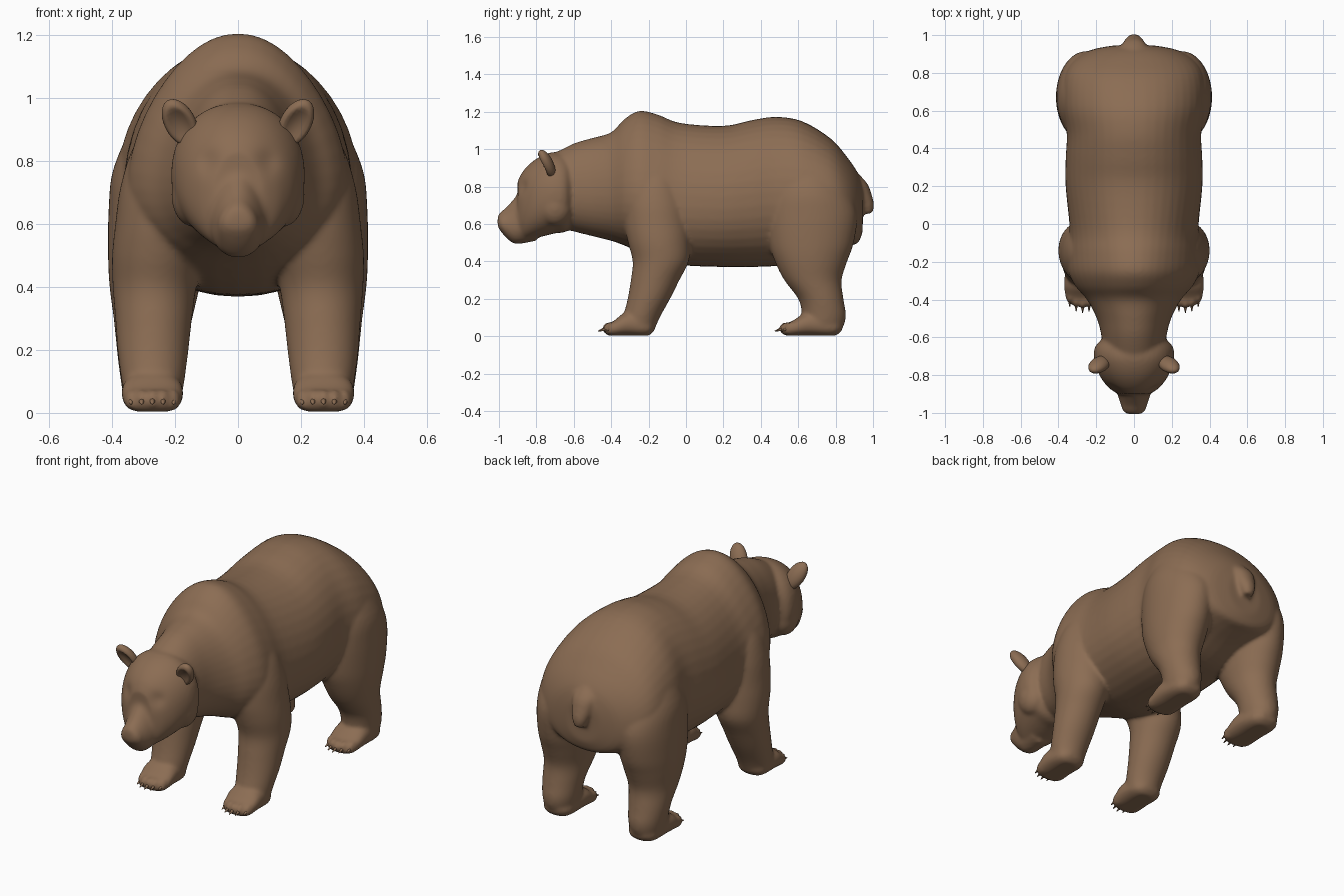
import bpy, bmesh, math
from mathutils import Vector, Matrix, Euler

cube = bpy.data.objects.get("Cube")
if cube:
    bpy.data.objects.remove(cube)

fur = bpy.data.materials.new("brown fur")
fur.use_nodes = True
colour = (0.26, 0.152, 0.087, 1)
fur.diffuse_color = colour
bsdf = next(n for n in fur.node_tree.nodes if n.type == "BSDF_PRINCIPLED")
bsdf.inputs["Base Color"].default_value = colour
bsdf.inputs["Roughness"].default_value = 0.8


def spline(a, b, c, d, t):
    """Catmull-Rom blend between sections b and c."""
    return [q + 0.5 * t * (r - p + t * (2 * p - 5 * q + 4 * r - s + t * (3 * (q - r) + s - p)))
            for p, q, r, s in zip(a, b, c, d)]


def loft(bm, sections, axis="y", side=1, power=1.0, steps=4, sides=40):
    """Skin oval sections (position, centre x, half width, low, high, optional top taper)."""
    sections = [(*s, 0)[:6] for s in sections]
    last = len(sections) - 1
    rows = []
    for i in range(last):
        near = [sections[max(0, min(last, i + k))] for k in (-1, 0, 1, 2)]
        rows += [spline(*near, j / steps) for j in range(steps)]
    rows.append(sections[-1])
    rings = []
    for pos, cx, rx, lo, hi, taper in rows:
        ring = []
        for k in range(sides):
            a = math.tau * k / sides
            c, s = (math.copysign(abs(f) ** power, f) for f in (math.cos(a), math.sin(a)))
            x = side * (cx + rx * c * (1 - taper * s))
            h = (lo + hi) / 2 + (hi - lo) / 2 * s
            ring.append(bm.verts.new((x, pos, h) if axis == "y" else (x, h, pos)))
        rings.append(ring)
    faces = [bm.faces.new(rings[0]), bm.faces.new(rings[-1])]
    for r0, r1 in zip(rings, rings[1:]):
        for k in range(sides):
            n = (k + 1) % sides
            faces.append(bm.faces.new((r0[k], r0[n], r1[n], r1[k])))
    bmesh.ops.recalc_face_normals(bm, faces=faces)


def ball(bm, centre, size):
    m = Matrix.LocRotScale(Vector(centre), None, Vector(size))
    return bmesh.ops.create_uvsphere(bm, u_segments=24, v_segments=16, radius=1, matrix=m)["verts"]


def finish(bm, name):
    mesh = bpy.data.meshes.new(name)
    bm.to_mesh(mesh)
    bm.free()
    mesh.materials.append(fur)
    mesh.shade_smooth()
    obj = bpy.data.objects.new(name, mesh)
    bpy.context.collection.objects.link(obj)
    return obj


body = bmesh.new()

# Torso, shoulder hump and neck
torso = [(-.74, .15, .60, .96, .1), (-.6, .17, .56, 1.03, .1), (-.5, .195, .535, 1.06, .12),
         (-.4, .245, .51, 1.09, .17), (-.33, .3, .485, 1.16, .24), (-.25, .335, .45, 1.205, .27),
         (-.15, .34, .41, 1.185, .24), (-.03, .335, .38, 1.14, .16), (.2, .36, .37, 1.125, .1),
         (.35, .36, .37, 1.155, .09), (.48, .355, .375, 1.173, .08), (.62, .38, .39, 1.15, .08),
         (.77, .372, .45, 1.06, .08), (.86, .325, .48, .96, .08), (.92, .23, .5, .87, .08),
         (.945, .11, .56, .79, 0)]
loft(body, [(y, 0, *rest) for y, *rest in torso], power=.94)

# Head and muzzle
head = [(-.58, .12, .62, .93), (-.64, .2, .56, .97), (-.7, .212, .55, .985),
        (-.76, .2, .535, .97), (-.82, .172, .52, .935), (-.87, .13, .51, .885), (-.9, .085, .52, .83)]
muzzle = [(-.8, .1, .51, .79), (-.88, .09, .495, .78), (-.92, .08, .495, .735),
          (-.96, .067, .525, .69), (-.99, .057, .56, .665), (-1.007, .035, .585, .645)]
loft(body, [(y, 0, w, lo, hi, .04) for y, w, lo, hi in head], power=.92)
loft(body, [(y, 0, w, lo, hi, .22) for y, w, lo, hi in muzzle])

# Tail
tail = [(.89, .04, .84, .9), (.82, .068, .87, .967), (.76, .062, .89, .992),
        (.7, .046, .92, 1.006), (.655, .028, .95, .996)]
loft(body, [(z, 0, w, lo, hi) for z, w, lo, hi in tail], axis="z")

# Legs and feet
foreleg = [(.98, .14, .1, -.26, -.08), (.85, .195, .135, -.3, -.03), (.72, .225, .148, -.33, .005),
           (.6, .238, .152, -.33, .02), (.5, .254, .146, -.31, .022), (.4, .265, .133, -.285, .015),
           (.3, .268, .122, -.295, -.035), (.2, .27, .113, -.312, -.085),
           (.1, .27, .1, -.335, -.14), (.03, .27, .088, -.33, -.17)]
hindleg = [(.95, .19, .13, .5, .78), (.78, .235, .16, .45, .87), (.65, .25, .161, .43, .915),
           (.5, .26, .153, .443, .897), (.4, .265, .143, .475, .862), (.3, .27, .125, .525, .832),
           (.2, .275, .11, .6, .842), (.12, .275, .1, .62, .855), (.06, .275, .09, .62, .845),
           (.02, .275, .075, .64, .815)]
foot = [(0, .05, .015, .04), (.06, .08, .003, .06), (.2, .093, 0, .088),
        (.45, .098, 0, .13), (.85, .085, 0, .1), (1, .045, .03, .07)]
toe_lines = ((-.43, -.17), (.515, .835))
for side in (1, -1):
    loft(body, foreleg, axis="z", side=side)
    loft(body, hindleg, axis="z", side=side)
    for toe, heel in toe_lines:
        loft(body, [(toe + t * (heel - toe), .272, w, lo, hi) for t, w, lo, hi in foot],
             side=side, power=.85)
        for k in range(-2, 3):
            ball(body, (side * .272 + k * .034, toe + .018 + .008 * k * k, .042), (.021, .038, .034))
    # Cheek fullness
    ball(body, (side * .14, -.7, .69), (.072, .09, .1))

bear = finish(body, "body")

# Fuse the overlapping forms into one soft skin
fuse = bear.modifiers.new("fuse", "REMESH")
fuse.mode = "VOXEL"
fuse.voxel_size = .01
fuse.use_smooth_shade = True
soften = bear.modifiers.new("soften", "SMOOTH")
soften.factor = .5
soften.iterations = 10
bpy.context.view_layer.objects.active = bear
bear.select_set(True)
for modifier in ("fuse", "soften"):
    bpy.ops.object.modifier_apply(modifier=modifier)

# Press in the eye sockets and level the soles
for v in bear.data.vertices:
    if v.co.y < -.75:
        gap = (Vector((abs(v.co.x), v.co.y, v.co.z)) - Vector((.1, -.88, .8))).length
        v.co.y += .012 * math.exp(-(gap / .04) ** 2)
    v.co.z = max(v.co.z, .004)
bear.data.shade_smooth()

for side, label in ((1, "left"), (-1, "right")):
    # Cupped ear, hollow toward the front
    ear = bmesh.new()
    for v in ball(ear, (0, 0, 0), (1, 1, 1)):
        rim = math.hypot(v.co.x, v.co.z)
        if v.co.y < 0 and rim < .8:
            v.co.y += .8 * (1 - (rim / .8) ** 2)
    bmesh.ops.transform(ear, verts=ear.verts, matrix=Matrix.LocRotScale(
        Vector((side * .184, -.745, .922)), Euler((.48, side * .4, side * .2)), Vector((.05, .036, .086))))
    finish(ear, label + "_ear")

    # Claws
    for (toe, heel), place in zip(toe_lines, ("front", "hind")):
        claws = bmesh.new()
        for k in range(-2, 3):
            spot = Vector((side * .272 + k * .034, toe - .014 + .008 * k * k, .036))
            bmesh.ops.create_cone(claws, cap_ends=True, segments=10, radius1=.014, radius2=.002,
                                  depth=.055, matrix=Matrix.LocRotScale(
                                      spot, Euler((math.radians(108), 0, 0)), None))
        finish(claws, label + "_" + place + "_claws")
